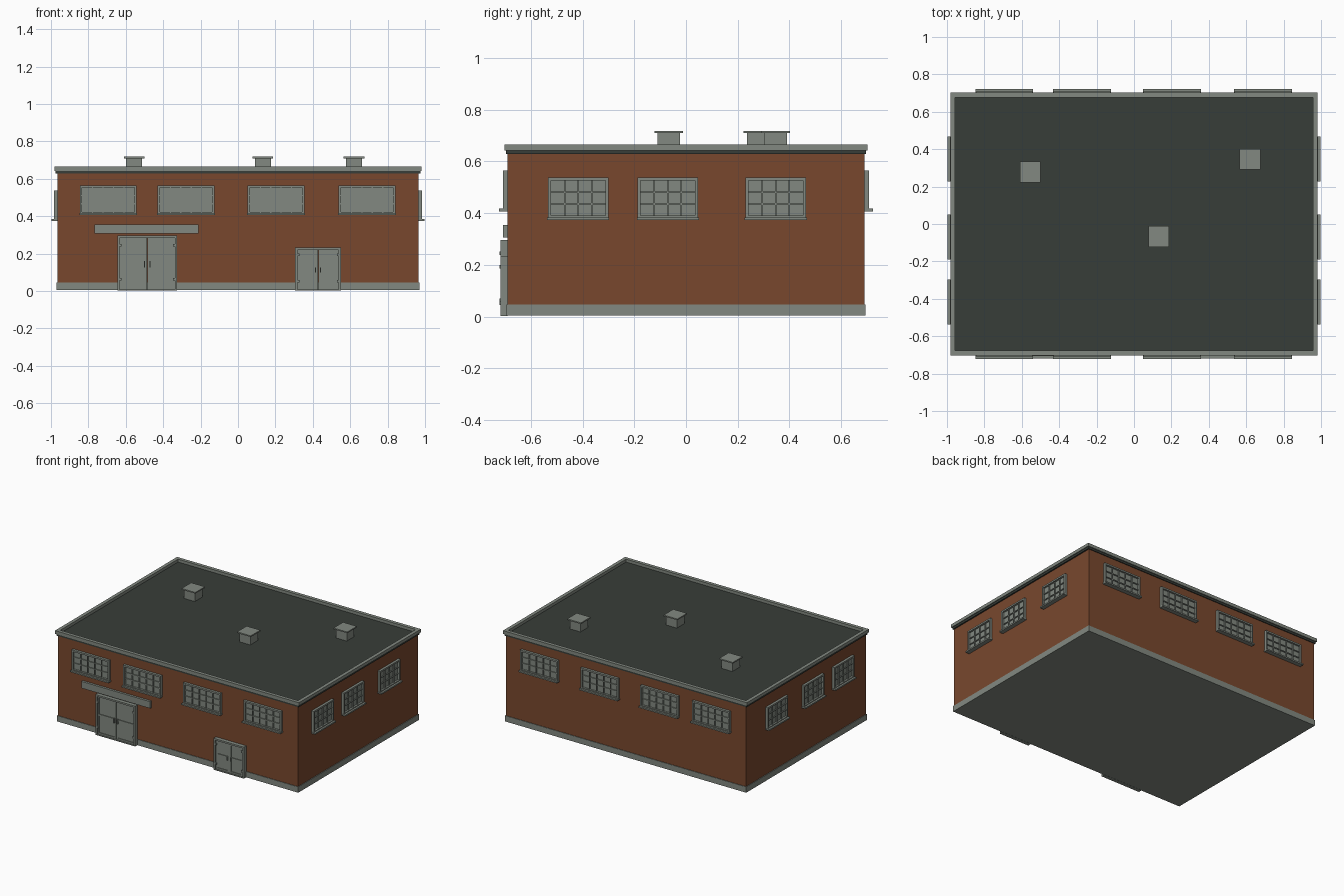
import bpy, bmesh
from mathutils import Matrix, Vector

if "Cube" in bpy.data.objects:
    bpy.data.objects.remove(bpy.data.objects["Cube"])


def material(name, rgb):
    m = bpy.data.materials.new(name)
    m.diffuse_color = (*rgb, 1)
    m.use_nodes = True
    m.node_tree.nodes["Principled BSDF"].inputs["Base Color"].default_value = m.diffuse_color
    return m


BRICK = material("brick", (0.190, 0.064, 0.027))
TRIM = material("grey trim", (0.225, 0.250, 0.218))
ROOF = material("dark roofing", (0.039, 0.047, 0.040))


def build(name, boxes, mat, matrix=Matrix.Identity(4)):
    """One object from boxes given as (x0, x1, y0, y1, z0, z1)."""
    bm = bmesh.new()
    for x0, x1, y0, y1, z0, z1 in boxes:
        m = Matrix.Translation(((x0 + x1) / 2, (y0 + y1) / 2, (z0 + z1) / 2))
        m = m @ Matrix.Diagonal((x1 - x0, y1 - y0, z1 - z0, 1))
        bmesh.ops.create_cube(bm, size=1, matrix=m)
    me = bpy.data.meshes.new(name)
    bm.to_mesh(me)
    bm.free()
    me.materials.append(mat)
    ob = bpy.data.objects.new(name, me)
    ob.matrix_world = matrix
    bpy.context.collection.objects.link(ob)
    return ob


def ring(x, y, t, z0, z1):
    """Four boxes forming a rectangular rim of thickness t."""
    return [(-x, x, -y, t - y, z0, z1), (-x, x, y - t, y, z0, z1),
            (-x, t - x, t - y, y - t, z0, z1), (x - t, x, t - y, y - t, z0, z1)]


def wall_matrix(pos, out):
    """Local -y points out of the wall, local z is up."""
    y = -Vector(out)
    x = y.cross(Vector((0, 0, 1)))
    m = Matrix((x, y, Vector((0, 0, 1)))).transposed().to_4x4()
    return Matrix.Translation(pos) @ m


def window(name, pos, out, w, h, cols, rows):
    a, f = w / 2, 0.012
    b = [(-a, a, -0.004, 0.005, 0, h),                      # panes
         (-a, f - a, -0.018, 0, 0, h), (a - f, a, -0.018, 0, 0, h),
         (f - a, a - f, -0.018, 0, h - f, h),
         (f - a, a - f, -0.018, 0, 0, f),
         (-a - 0.003, a + 0.003, -0.032, 0, -0.004, 0.006)]  # sill
    for i in range(1, cols):
        x = -a + f + (w - 2 * f) * i / cols
        b.append((x - 0.003, x + 0.003, -0.012, 0, f, h - f))
    for j in range(1, rows):
        z = f + (h - 2 * f) * j / rows
        b.append((f - a, a - f, -0.011, 0, z - 0.003, z + 0.003))
    build(name, b, TRIM, wall_matrix(pos, out))


def double_door(name, x, w, h):
    a, f = w / 2, 0.012
    b = [(-a, f - a, -0.028, 0, 0, h), (a - f, a, -0.028, 0, 0, h),
         (f - a, a - f, -0.028, 0, h - f, h),
         (-a, a, -0.028, 0, 0, 0.006)]
    for s in (-1, 1):
        # leaf, raised border, middle rail, handle and hinges
        lo, hi = sorted((s * 0.0015, s * (a - f)))
        b.append((lo, hi, -0.014, 0, 0.006, h - f))
        for p, q in ((lo, lo + 0.012), (hi - 0.012, hi)):
            b.append((p, q, -0.019, -0.01, 0.006, h - f))
        for z in (0.006, h * 0.5 - 0.006, h - f - 0.012):
            b.append((lo + 0.012, hi - 0.012, -0.019, -0.01, z, z + 0.012))
        hx = s * 0.014
        b.append((hx - 0.003, hx + 0.003, -0.028, -0.018, h * 0.42, h * 0.54))
        for z in (0.18, 0.8):
            gx = s * (a - f - 0.005)
            b.append((gx - 0.005, gx + 0.005, -0.030, -0.015, h * z, h * z + 0.014))
    build(name, b, TRIM, wall_matrix((x, -0.69, 0.003), (0, -1, 0)))


# Shell: walls, plinth, roof slab and coping
build("brick_walls", [(-0.966, 0.966, -0.69, 0.69, 0.012, 0.632)], BRICK)
build("plinth", [(-0.971, 0.971, -0.694, 0.694, 0.004, 0.046)], TRIM)
build("roof_slab", [(-0.976, 0.976, -0.696, 0.696, 0.628, 0.644)], ROOF)
build("roof_coping", ring(0.982, 0.702, 0.025, 0.642, 0.665), TRIM)

# Long wall windows, front and back
for i, x in enumerate((-0.694, -0.278, 0.203, 0.690)):
    for s, side in ((-1, "front"), (1, "back")):
        window(f"{side}_window_{i + 1}", (x, s * 0.69, 0.411), (0, s, 0),
               0.303, 0.154, 5, 3)

# Short wall windows, left and right
for i, y in enumerate((-0.417, -0.070, 0.347)):
    for s, side in ((-1, "left"), (1, "right")):
        window(f"{side}_window_{i + 1}", (s * 0.966, y, 0.378), (s, 0, 0),
               0.234, 0.16, 4, 3)

# Doors and the flat panel over the wide one
double_door("wide_door", -0.485, 0.32, 0.293)
double_door("small_door", 0.428, 0.245, 0.229)
build("door_header_panel", [(-0.766, -0.212, -0.707, -0.688, 0.306, 0.355)], TRIM)

# Roof vents with overhanging caps
for i, (x, y) in enumerate(((-0.555, 0.278), (0.620, 0.347), (0.133, -0.067))):
    build(f"roof_vent_{i + 1}",
          [(x - 0.043, x + 0.043, y - 0.043, y + 0.043, 0.64, 0.712),
           (x - 0.055, x + 0.055, y - 0.055, y + 0.055, 0.709, 0.718)], TRIM)
